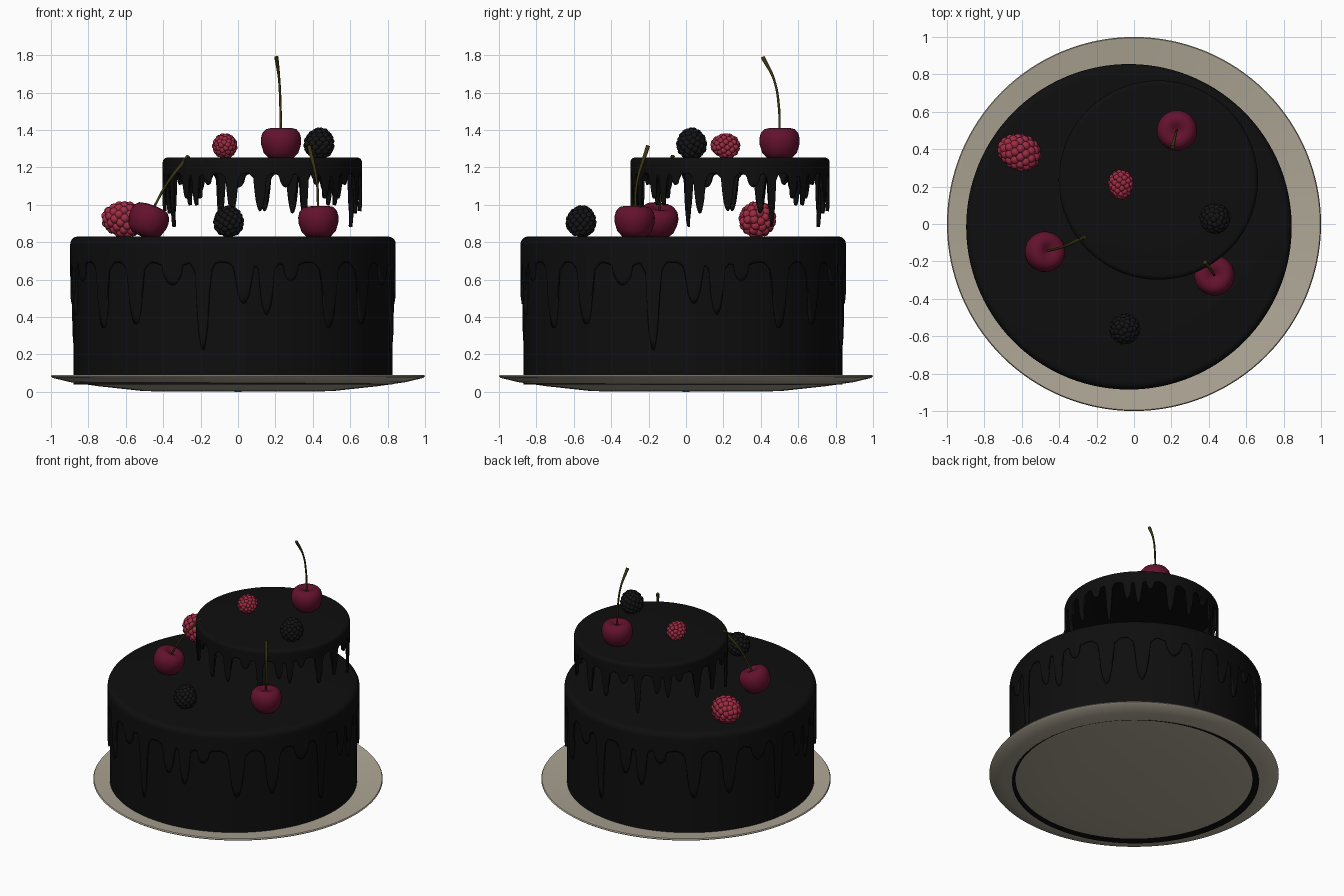
import bpy, bmesh, math
from mathutils import Vector, Matrix

if "Cube" in bpy.data.objects:
    bpy.data.objects.remove(bpy.data.objects["Cube"])


def mat(name, rgb):
    m = bpy.data.materials.new(name)
    m.diffuse_color = (*rgb, 1)
    m.use_nodes = True
    m.node_tree.nodes["Principled BSDF"].inputs["Base Color"].default_value = m.diffuse_color
    return m


PLATE = mat("stoneware", (0.42, 0.38, 0.30))
CHOC = mat("dark_chocolate", (0.0045, 0.0045, 0.0045))
CHERRY = mat("cherry_red", (0.125, 0.006, 0.026))
RASP = mat("raspberry_red", (0.34, 0.025, 0.055))
BLACK = mat("blackberry", (0.007, 0.007, 0.008))
STEM = mat("stem_green", (0.045, 0.04, 0.006))


def finish(name, bm, material, angle=40):
    me = bpy.data.meshes.new(name)
    bm.to_mesh(me)
    bm.free()
    ob = bpy.data.objects.new(name, me)
    bpy.context.collection.objects.link(ob)
    me.materials.append(material)
    bpy.ops.object.select_all(action='DESELECT')
    ob.select_set(True)
    bpy.context.view_layer.objects.active = ob
    bpy.ops.object.shade_smooth_by_angle(angle=math.radians(angle))
    return ob


def lathe(profile, steps):
    bm = bmesh.new()
    vs = [bm.verts.new((r, 0, z)) for r, z in profile]
    es = [bm.edges.new(p) for p in zip(vs, vs[1:])]
    bmesh.ops.spin(bm, geom=vs + es, cent=(0, 0, 0), axis=(0, 0, 1),
                   angle=2 * math.pi, steps=steps)
    bmesh.ops.remove_doubles(bm, verts=bm.verts, dist=1e-5)
    bmesh.ops.recalc_face_normals(bm, faces=bm.faces)
    return bm


# plate and lower cake
finish("plate", lathe([(0, 0), (.5, .003), (.75, .03), (.9, .052), (.99, .074), (1, .082),
                       (.995, .09), (.97, .087), (.85, .07), (.5, .03), (0, .028)], 128), PLATE)
cake = finish("lower_cake", lathe([(0, .04), (.853, .04), (.853, .8), (0, .8)], 128), CHOC)
cake.location = (-.027, -.017, 0)

# icing: drip pattern repeats every quarter turn (angle from front, length, half width)
DRIPS = [(-37, .47, 3.6), (-22, .26, 4), (-10.7, .61, 2.6), (3.8, .36, 3.2),
         (12, .42, 2.8), (21, .24, 3), (36.5, .49, 3.6)]


def drip_depth(a):
    best = .14
    for c, length, hw in DRIPS:
        d = abs((a - c + 45) % 90 - 45)
        narrow = max(0, 1 - (d / hw) ** 2) ** .55
        flare = max(0, 1 - (d / (hw * 2)) ** 2) ** 2
        best = max(best, .14 + (length - .14) * (.75 * narrow + .25 * flare))
    return best


def icing(name, center, top, scale, turn):
    R, n, b, rows = .87, 480, .04, 10
    bm = bmesh.new()
    rings = []
    cols = [(math.radians(i * 360 / n), drip_depth(i * 360 / n - turn)) for i in range(n)]

    def ring(r, zf):
        rings.append([bm.verts.new((r * math.sin(a), -r * math.cos(a), zf(d))) for a, d in cols])
    ring(R * .5, lambda d: 0)
    for k in range(6):
        t = k / 5 * math.pi / 2
        ring(R - b + b * math.sin(t), lambda d: -b + b * math.cos(t))
    for k in range(1, rows + 1):
        ring(R - (.005 if k == rows else 0), lambda d: -b - (d - b) * k / rows)
    for p, q in zip(rings, rings[1:]):
        for i in range(n):
            j = (i + 1) % n
            bm.faces.new((p[i], q[i], q[j], p[j]))
    bm.faces.new(rings[0])
    bmesh.ops.recalc_face_normals(bm, faces=bm.faces)
    top_face = max(bm.faces, key=lambda f: len(f.verts))
    if top_face.normal.z < 0:
        bmesh.ops.reverse_faces(bm, faces=bm.faces)
    ob = finish(name, bm, CHOC, 50)
    ob.location = (*center, top)
    ob.scale = (scale,) * 3
    s = ob.modifiers.new("thickness", 'SOLIDIFY')
    s.thickness = .03
    s.offset = -1


icing("lower_icing", (-.027, -.015), .83, 1, 0)
icing("upper_icing", (.13, .235), 1.252, .612, 35.7)


# cherries with bent stems
def cherry(name, pos, axis, stem):
    s = .108
    prof = [(0, -.74), (.3, -.82), (.6, -.76), (.85, -.5), (.98, -.1), (1, .2), (.93, .48),
            (.76, .68), (.52, .74), (.28, .66), (.1, .54), (0, .51)]
    bm = lathe([(r * s, z * s) for r, z in prof], 40)
    rot = Vector((0, 0, 1)).rotation_difference(Vector(axis)).to_matrix().to_4x4()
    bmesh.ops.transform(bm, matrix=Matrix.Translation(pos) @ rot, verts=bm.verts)
    finish(name, bm, CHERRY, 80)
    cu = bpy.data.curves.new(name + "_stem", 'CURVE')
    cu.dimensions = '3D'
    cu.bevel_depth = .008
    cu.bevel_resolution = 3
    cu.use_fill_caps = True
    sp = cu.splines.new('BEZIER')
    base = Vector(pos) + Vector(axis).normalized() * .05
    pts = [base] + [Vector(p) for p in stem]
    sp.bezier_points.add(len(pts) - 1)
    for i, (bp, p) in enumerate(zip(sp.bezier_points, pts)):
        bp.co = p
        bp.handle_left_type = bp.handle_right_type = 'AUTO'
        bp.radius = .8 + .6 * (i == len(pts) - 1)
    ob = bpy.data.objects.new(name + "_stem", cu)
    bpy.context.collection.objects.link(ob)
    cu.materials.append(STEM)


cherry("right_cherry", (.43, -.275, .912), (-.03, .03, 1), [(.422, -.262, 1.12), (.38, -.203, 1.315)])
cherry("left_cherry", (-.48, -.15, .915), (.3, .1, .8), [(-.375, -.12, 1.12), (-.265, -.07, 1.26)])
cherry("top_cherry", (.23, .5, 1.33), (0, 0, 1), [(.227, .497, 1.52), (.22, .47, 1.67), (.205, .41, 1.79)])


# berries: small round beads spread over an egg-shaped core
def berry(name, pos, radii, axis, count, bead, material):
    bm = bmesh.new()
    rot = Vector((0, 0, 1)).rotation_difference(Vector(axis)).to_matrix().to_4x4()
    base = Matrix.Translation(pos) @ rot
    inner = [r - bead * .9 for r in radii]
    bmesh.ops.create_icosphere(bm, subdivisions=3, radius=1,
                               matrix=base @ Matrix.Diagonal((*inner, 1)))
    for i in range(count):
        z = 1 - 2 * (i + .5) / count
        r, a = math.sqrt(1 - z * z), i * 2.39996
        k = 1 - .12 * z
        p = Vector((r * math.cos(a) * k * (radii[0] - bead),
                    r * math.sin(a) * k * (radii[1] - bead), z * (radii[2] - bead)))
        bmesh.ops.create_icosphere(bm, subdivisions=2, radius=bead,
                                   matrix=base @ Matrix.Translation(p))
    finish(name, bm, material, 60)


berry("large_raspberry", (-.615, .385, .922), (.1, .1, .122), (-1, .35, .1), 72, .025, RASP)
berry("small_raspberry", (-.07, .21, 1.315), (.069, .069, .082), (.1, -1, .1), 62, .017, RASP)
berry("front_blackberry", (-.05, -.56, .912), (.084, .084, .088), (0, .2, 1), 72, .0195, BLACK)
berry("top_blackberry", (.435, .03, 1.328), (.084, .084, .088), (.3, 0, 1), 72, .0195, BLACK)
